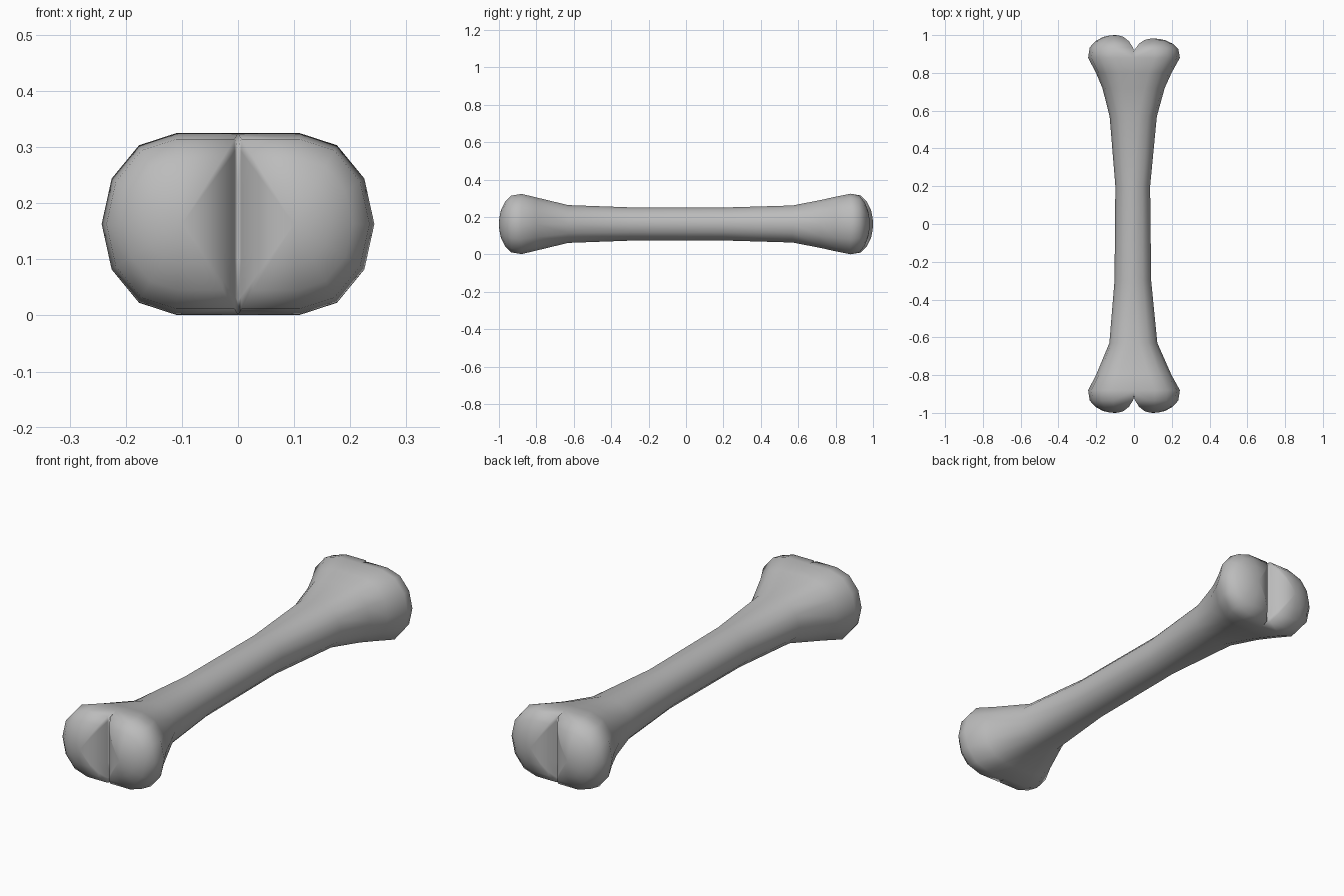
import bpy
import bmesh
from math import sin, cos, pi

cube = bpy.data.objects.get("Cube")
if cube:
    bpy.data.objects.remove(cube)

MID_Z = 0.163
END_Y = 0.88

# Shaft stations: y, half width, half height, half length of the flat top
STATIONS = [
    (-END_Y, 0.243, 0.161, 0.11),
    (-0.80, 0.200, 0.142, 0.08),
    (-0.63, 0.127, 0.101, 0.03),
    (-0.30, 0.097, 0.089, 0.01),
    (0.20, 0.092, 0.088, 0.01),
    (0.57, 0.125, 0.099, 0.03),
    (0.72, 0.165, 0.128, 0.06),
    (0.80, 0.200, 0.146, 0.08),
    (END_Y, 0.243, 0.162, 0.11),
]
# Lobe rings: scale towards the lobe centre, rise beyond the shaft end
LOBE_RINGS = [(0.94, 0.055), (0.73, 0.088), (0.45, 0.11), (0.2, 0.118)]
LOBE_X = 0.1
NOTCH = 0.04


def half_arc(side, w, h, flat):
    """Rounded side of a cross-section, from top to bottom."""
    angles = [pi / 2 - i * pi / 6 for i in range(7)]
    return [(side * (flat + (w - flat) * cos(a)), h * sin(a)) for a in angles]


def bridge(bm, a, b):
    for i in range(len(a)):
        j = (i + 1) % len(a)
        bm.faces.new((a[i], a[j], b[j], b[i]))


def add_ring(bm, points):
    return [bm.verts.new((x, y, z + MID_Z)) for x, y, z in points]


def add_lobe(bm, side, end, station, rise):
    """One knuckle: a D-shaped outline domed in shrinking rings."""
    _, w, h, flat = station
    outline = [(x, 0, z) for x, z in half_arc(side, w, h, flat)]
    outline.append((0, 0, -h))
    outline += [(0, NOTCH, h * f) for f in (-0.85, -0.4, 0.4, 0.85)]
    outline.append((0, 0, h))
    last = add_ring(bm, [(x, end * (END_Y + d), z) for x, d, z in outline])
    centre = side * LOBE_X
    for scale, d in LOBE_RINGS:
        y = end * (END_Y + d * rise)
        ring = add_ring(bm, [(centre + (x - centre) * scale, y, z * scale)
                             for x, _, z in outline])
        bridge(bm, last, ring)
        last = ring
    tip = add_ring(bm, [(centre, end * (END_Y + 0.12 * rise), 0)])[0]
    for i in range(len(last)):
        bm.faces.new((last[i], last[(i + 1) % len(last)], tip))


bm = bmesh.new()

# Shaft, bowed slightly to one side
previous = None
for y, w, h, flat in STATIONS:
    bow = -0.007 * (1 - (y / END_Y) ** 2)
    right = half_arc(1, w, h, flat)
    left = half_arc(-1, w, h, flat)[::-1]
    loop = [(0, h)] + right + [(0, -h)] + left
    ring = add_ring(bm, [(x + bow, y, z) for x, z in loop])
    if previous:
        bridge(bm, previous, ring)
    previous = ring

# Knuckles at both ends, one of them a little shorter
for end, station in ((-1, STATIONS[0]), (1, STATIONS[-1])):
    for side in (-1, 1):
        add_lobe(bm, side, end, station, 0.85 if (end, side) == (1, 1) else 1)

bmesh.ops.remove_doubles(bm, verts=bm.verts, dist=0.0005)
bmesh.ops.recalc_face_normals(bm, faces=bm.faces)
mesh = bpy.data.meshes.new("bone")
bm.to_mesh(mesh)
bm.free()
mesh.shade_smooth()

# Plain grey material
grey = bpy.data.materials.new("bone_grey")
grey.use_nodes = True
colour = (0.5, 0.5, 0.5, 1)
grey.diffuse_color = colour
grey.node_tree.nodes["Principled BSDF"].inputs["Base Color"].default_value = colour
mesh.materials.append(grey)

bone = bpy.data.objects.new("bone", mesh)
bpy.context.collection.objects.link(bone)
